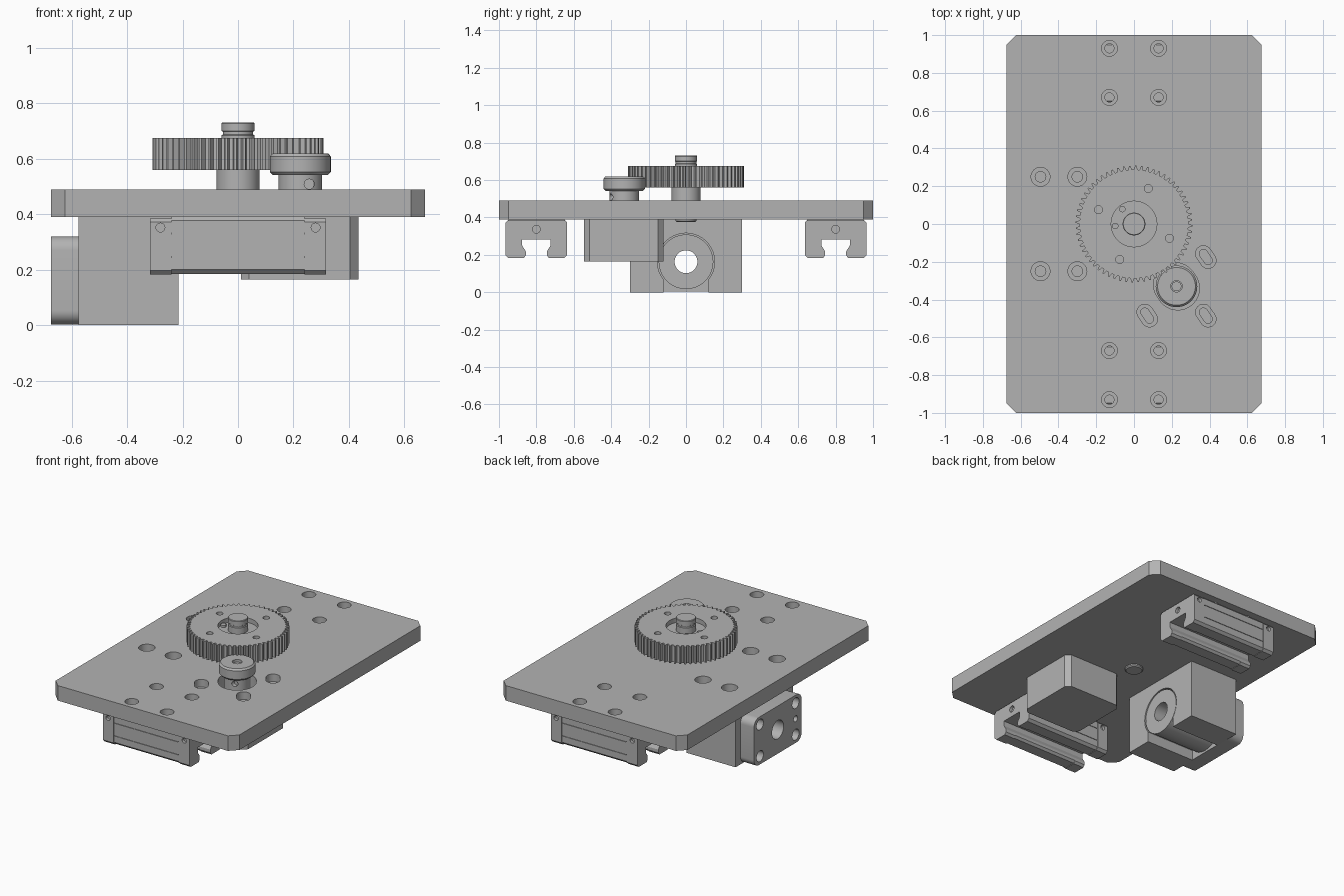
import bpy, bmesh
from math import sin, cos, pi, radians, hypot
from mathutils import Matrix, Vector

if "Cube" in bpy.data.objects:
    bpy.data.objects.remove(bpy.data.objects["Cube"], do_unlink=True)

grey = bpy.data.materials.new("machined_grey")
grey.use_nodes = True
colour = (0.45, 0.45, 0.45, 1)
grey.diffuse_color = colour
grey.node_tree.nodes["Principled BSDF"].inputs["Base Color"].default_value = colour
parts = []


def add_object(name, bm):
    bmesh.ops.recalc_face_normals(bm, faces=bm.faces)
    mesh = bpy.data.meshes.new(name)
    bm.to_mesh(mesh)
    bm.free()
    mesh.materials.append(grey)
    obj = bpy.data.objects.new(name, mesh)
    bpy.context.collection.objects.link(obj)
    parts.append(obj)
    return obj


def prism(name, outline, lo, hi, axis="z"):
    """Extrude a 2D outline along an axis; x uses (y, z), y uses (x, z)."""
    place = {"z": lambda u, v, w: (u, v, w),
             "x": lambda u, v, w: (w, u, v),
             "y": lambda u, v, w: (u, w, v)}[axis]
    bm = bmesh.new()
    face = bm.faces.new([bm.verts.new(place(u, v, lo)) for u, v in outline])
    top = bmesh.ops.extrude_face_region(bm, geom=[face])["geom"]
    move = Vector(place(0, 0, hi - lo))
    bmesh.ops.translate(bm, vec=move, verts=[g for g in top if isinstance(g, bmesh.types.BMVert)])
    return add_object(name, bm)


def lathe(name, profile, x, y, steps=48):
    """Spin an (r, z) profile that starts and ends on the axis."""
    bm = bmesh.new()
    verts = [bm.verts.new((r, 0, z)) for r, z in profile]
    edges = [bm.edges.new(pair) for pair in zip(verts, verts[1:])]
    bmesh.ops.spin(bm, geom=verts + edges, axis=(0, 0, 1), cent=(0, 0, 0),
                   angle=2 * pi, steps=steps)
    bmesh.ops.remove_doubles(bm, verts=bm.verts, dist=0.0001)
    bmesh.ops.translate(bm, vec=(x, y, 0), verts=bm.verts)
    return add_object(name, bm)


def circle(u, v, r, n=32):
    return [(u + r * cos(2 * pi * i / n), v + r * sin(2 * pi * i / n)) for i in range(n)]


def slot(u, v, r, half, angle, n=12):
    pts = []
    for end in (0, 1):
        for i in range(n + 1):
            a = angle - pi / 2 + end * pi + pi * i / n
            s = half * (1 - 2 * end)
            pts.append((u + s * cos(angle) + r * cos(a), v + s * sin(angle) + r * sin(a)))
    return pts


def rect(u0, u1, v0, v1, c=0.0, n=1):
    """Rectangle; c is the corner size, n=1 chamfers and larger n rounds."""
    if not c:
        return [(u0, v0), (u1, v0), (u1, v1), (u0, v1)]
    centres = [(u1 - c, v1 - c), (u0 + c, v1 - c), (u0 + c, v0 + c), (u1 - c, v0 + c)]
    return [(cu + c * cos(pi / 2 * (k + i / n)), cv + c * sin(pi / 2 * (k + i / n)))
            for k, (cu, cv) in enumerate(centres) for i in range(n + 1)]


def cut(obj, outline, lo, hi, axis="z"):
    cutter = prism("cutter", outline, lo, hi, axis)
    parts.remove(cutter)
    cutter.hide_render = True
    mod = obj.modifiers.new("cut", "BOOLEAN")
    mod.operation, mod.solver, mod.object = "DIFFERENCE", "EXACT", cutter
    bpy.context.view_layer.objects.active = obj
    bpy.ops.object.modifier_apply(modifier=mod.name)
    bpy.data.objects.remove(cutter, do_unlink=True)


# Base plate with counterbored holes
BOTTOM, TOP = 0.39, 0.49
PX, PY = 0.225, -0.33
plate = prism("base_plate", rect(-0.675, 0.675, -1, 1, 0.05), BOTTOM, TOP)
bolts = [(sx * 0.13, sy * y, 0.042, 0.024) for sx in (-1, 1) for sy in (-1, 1) for y in (0.67, 0.93)]
bolts += [(x, sy * 0.25, 0.05, 0.028) for x in (-0.3, -0.495) for sy in (-1, 1)]
for x, y, wide, narrow in bolts:
    cut(plate, circle(x, y, wide), 0.44, 0.6)
    cut(plate, circle(x, y, narrow), 0.3, 0.5)

# Motor adjustment slots, all pointing toward the large gear
tilt = radians(124)
for sx in (-1, 1):
    for sy in (-1, 1):
        x, y = PX + sx * 0.155, PY + sy * 0.155
        cut(plate, slot(x, y, 0.042, 0.022, tilt), 0.44, 0.6)
        cut(plate, slot(x, y, 0.022, 0.022, tilt), 0.3, 0.5)
cut(plate, slot(PX, PY, 0.115, 0.012, tilt, 24), 0.3, 0.6)

# Large spur gear
TEETH = 60
outline = []
for i in range(TEETH):
    for offset, r in ((0, 0.288), (0.38, 0.288), (0.56, 0.309), (0.82, 0.309)):
        a = 2 * pi * (i + offset) / TEETH
        outline.append((r * cos(a), r * sin(a)))
gear = prism("large_gear", outline, 0.56, 0.675)
cut(gear, circle(0, 0, 0.121, 48), 0.5, 0.7)
for k in range(4):
    a = radians(68 + 90 * k)
    cut(gear, circle(0.203 * cos(a), 0.203 * sin(a), 0.021, 20), 0.5, 0.7)

# Clamping bush, its screws and the shaft
lathe("gear_bush", [(0, 0.49), (0.078, 0.49), (0.078, 0.565), (0.123, 0.565),
                    (0.123, 0.645), (0, 0.645)], 0, 0)
for k, degrees in enumerate((128, 186)):
    a = radians(degrees)
    prism(f"bush_screw_{k + 1}", circle(0.1 * cos(a), 0.1 * sin(a), 0.017, 16), 0.64, 0.66)
lathe("gear_shaft", [(0, 0.375), (0.05, 0.375), (0.056, 0.382), (0.056, 0.5), (0.06, 0.5),
                     (0.06, 0.685), (0.055, 0.688), (0.055, 0.698), (0.06, 0.701),
                     (0.06, 0.727), (0.057, 0.731), (0, 0.731)], 0, 0)

# Motor pinion with hub
pinion = lathe("motor_pinion", [(0, 0.4), (0.079, 0.4), (0.079, 0.542), (0.1, 0.542),
                                (0.11, 0.553), (0.11, 0.609), (0.1, 0.62), (0, 0.62)], PX, PY)
cut(pinion, circle(PX, PY, 0.03), 0.5, 0.7)
cut(pinion, circle(PX + 0.032, 0.509, 0.018, 20), PY - 0.2, PY - 0.05, "y")
prism("motor_shaft", circle(PX, PY, 0.026), 0.45, 0.605)

# Motor body
prism("motor_body", rect(0.01, 0.435, -0.545, -0.12, 0.03), 0.165, BOTTOM)

# Nut housing: bore open along the underside
NZ = 0.163
housing = prism("nut_housing", rect(-0.3, 0.3, 0, BOTTOM), -0.575, -0.215, "x")
cut(housing, circle(0, NZ, 0.153, 64), -0.7, 0, "x")
cut(housing, rect(-0.12, 0.12, -0.1, 0.12), -0.7, 0, "x")
nut = prism("nut_barrel", circle(0, NZ, 0.146, 64), -0.58, -0.218, "x")
flange = prism("nut_flange", rect(-0.25, 0.25, 0.003, 0.32, 0.05, 8), -0.675, -0.575, "x")
for obj in (nut, flange):
    cut(obj, circle(0, NZ, 0.061), -0.8, 0, "x")
for sy in (-1, 1):
    for sz in (-1, 1):
        cut(flange, circle(sy * 0.187, NZ + sz * 0.105, 0.036, 24), -0.8, -0.5, "x")
cut(flange, circle(-0.187, NZ, 0.02, 20), -0.8, -0.6, "x")


# Linear guide carriages: centre body, end caps, rail channel
def carriage_outline(cy, half, top, base):
    side = [(half - 0.012, top), (half, top - 0.012), (half, base + 0.016), (half - 0.016, base),
            (0.068, base), (0.056, base + 0.015), (0.056, 0.218), (0.076, 0.25), (0.076, 0.283)]
    return [(cy + u, z) for u, z in side] + [(cy - u, z) for u, z in reversed(side)]


for sy, label in ((-1, "front"), (1, "back")):
    cy = sy * 0.8
    body = prism(f"{label}_carriage_body", carriage_outline(cy, 0.16, BOTTOM, 0.185), -0.24, 0.24, "x")
    for face in (-1, 1):
        for z in (0.246, 0.331):
            y = cy + face * 0.16
            cut(body, rect(y - 0.004, y + 0.004, z - 0.003, z + 0.003), -0.3, 0.3, "x")
    for sx, side in ((-1, "right"), (1, "left")):
        lo, hi = sorted((sx * 0.24, sx * 0.318))
        cap = prism(f"{label}_carriage_cap_{side}", carriage_outline(cy, 0.165, 0.384, 0.182), lo, hi, "x")
        end = sx * 0.318
        cut(cap, circle(cy, 0.337, 0.021, 20), end - 0.02, end + 0.02, "x")
        for face in (-1, 1):
            y = cy + face * 0.165
            cut(cap, circle(sx * 0.28, 0.352, 0.016, 20), y - 0.02, y + 0.02, "y")

# Smooth round walls, keep edges sharp
bpy.ops.object.select_all(action="DESELECT")
for obj in parts:
    obj.select_set(True)
bpy.context.view_layer.objects.active = plate
bpy.ops.object.shade_smooth_by_angle(angle=radians(25))
